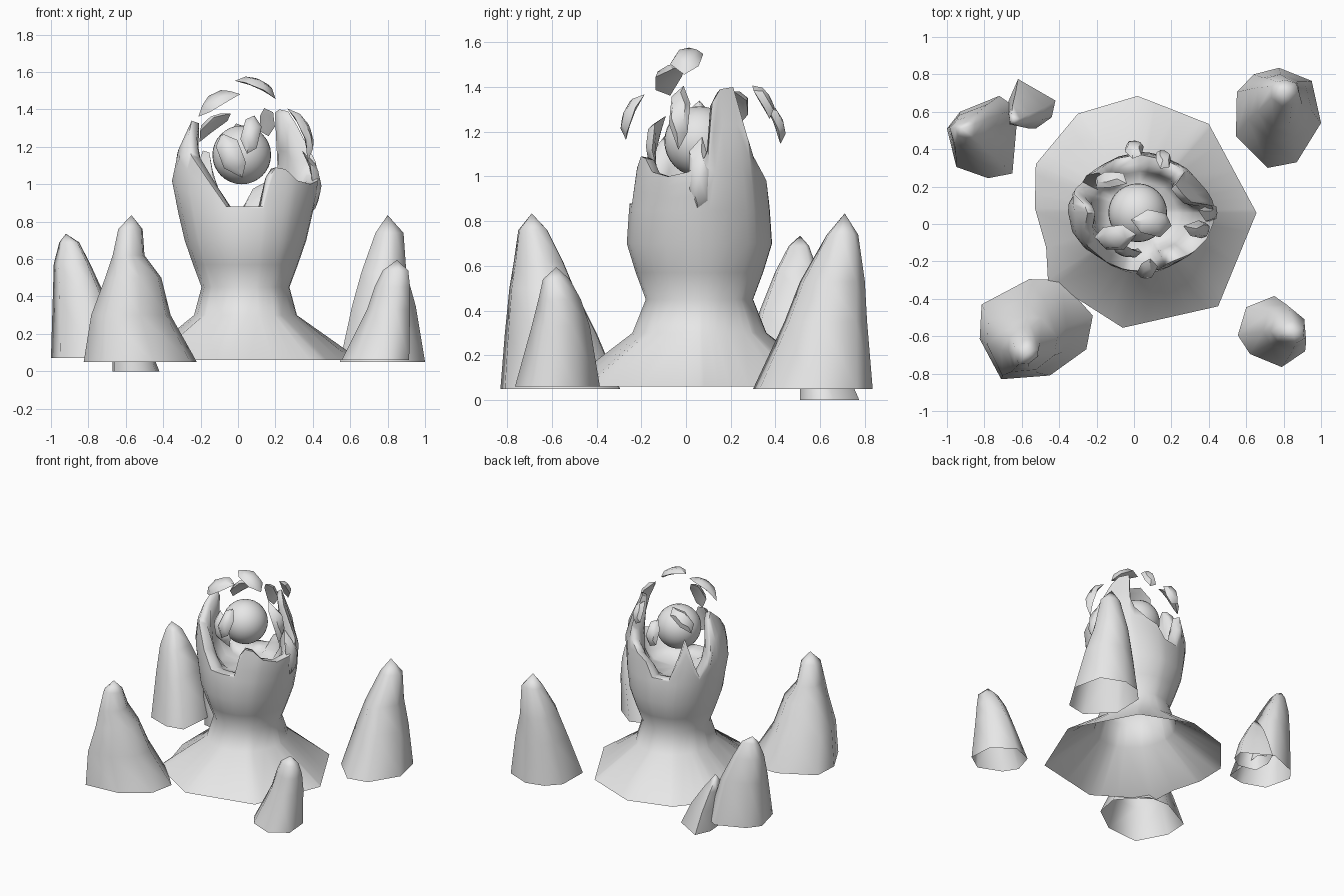
import bpy, bmesh, math
from mathutils import Vector, Matrix

if "Cube" in bpy.data.objects:
    bpy.data.objects.remove(bpy.data.objects["Cube"])

stone = bpy.data.materials.new("grey stone")
stone.diffuse_color = (0.8, 0.8, 0.8, 1)
stone.use_nodes = True
stone.node_tree.nodes["Principled BSDF"].inputs["Base Color"].default_value = stone.diffuse_color


def finish(name, bm, angle=40):
    """Turn a bmesh into a smooth-shaded stone object."""
    bmesh.ops.recalc_face_normals(bm, faces=bm.faces)
    me = bpy.data.meshes.new(name)
    bm.to_mesh(me)
    bm.free()
    ob = bpy.data.objects.new(name, me)
    bpy.context.collection.objects.link(ob)
    me.materials.append(stone)
    bpy.ops.object.select_all(action='DESELECT')
    ob.select_set(True)
    bpy.context.view_layer.objects.active = ob
    bpy.ops.object.shade_smooth_by_angle(angle=math.radians(angle))
    return ob


def loft(name, rings, start=None, end=None, angle=40):
    """Skin closed rings in order; close the ends onto points if given."""
    bm = bmesh.new()
    vs = [[bm.verts.new(p) for p in r] for r in rings]
    n = len(vs[0])
    for a, b in zip(vs, vs[1:]):
        for i in range(n):
            j = (i + 1) % n
            bm.faces.new((a[i], a[j], b[j], b[i]))
    for point, ring in ((start, vs[0]), (end, vs[-1])):
        if point:
            tip = bm.verts.new(point)
            for i in range(n):
                bm.faces.new((ring[i], ring[(i + 1) % n], tip))
    return finish(name, bm, angle)


def lerp(table, x):
    """Linear lookup in a sorted table of (x, values...)."""
    x = min(max(x, table[0][0]), table[-1][0])
    for a, b in zip(table, table[1:]):
        if x <= b[0]:
            t = (x - a[0]) / (b[0] - a[0])
            return [p + (q - p) * t for p, q in zip(a[1:], b[1:])]


# --- hand-like pedestal: skirt, waist, cupped bowl and fingers ---
CX, CY = 0.04, 0.06
outline = [(0.02, .685), (.40, .535), (.655, .06), (.45, -.44), (-.06, -.555),
           (-.46, -.30), (-.47, -.12), (-.53, .085), (-.525, .32), (-.30, .59)]

# height of the rim by angle: each peak is a finger
rim = [(-180, 1.34), (-160, 1.26), (-140, 1.15), (-118, 1.0), (-106, .88), (-88, .88),
       (-75, .88), (-71, 1.04), (-65, 1.09), (-56, 1.08), (-45, 1.02), (-28, 1.0),
       (-10, 1.02), (2, 1.06), (8, 1.12), (14, 1.33), (24, 1.39), (42, 1.40),
       (51, 1.18), (57, 1.09), (70, 1.02), (83, .98), (92, .88), (112, .88),
       (121, 1.05), (129, 1.18), (138, 1.0), (148, .90), (160, 1.1), (170, 1.29),
       (180, 1.34)]
# radii of the wall by height
wall = [(.30, .275, .30), (.45, .235, .24), (.57, .28, .285), (.70, .325, .325),
        (.85, .36, .315), (1.0, .395, .30), (1.15, .375, .28), (1.4, .26, .24)]


def wall_point(deg, z, k=1.0):
    rx, ry = lerp(wall, z)
    if 12 < deg < 46 and z > 1:          # the tall right finger leans inwards
        k *= 1 - .06 * min(1, (z - 1) / .13)
    a = math.radians(deg)
    return (CX + k * rx * math.cos(a), CY + k * ry * math.sin(a), z)


def skirt_point(deg):
    """Point where a ray from the middle meets the angular skirt outline."""
    a = math.radians(deg)
    dx, dy = math.cos(a), math.sin(a)
    for (x0, y0), (x1, y1) in zip(outline, outline[1:] + outline[:1]):
        ex, ey, px, py = x1 - x0, y1 - y0, x0 - CX, y0 - CY
        det = ex * dy - dx * ey
        if abs(det) > 1e-9:
            t = (ex * py - ey * px) / det
            s = (dx * py - dy * px) / det
            if t > 0 and -1e-6 <= s <= 1 + 1e-6:
                return (CX + t * dx, CY + t * dy, .06)


# columns follow both the finger shapes and the skirt corners
degs = [d for d, h in rim[:-1]]
for x, y in outline:
    d = math.degrees(math.atan2(y - CY, x - CX))
    near = min(degs, key=lambda q: abs(q - d))
    if abs(near - d) > 1:
        degs.append(d)
degs.sort()
cols = [(d, lerp(rim, d)[0]) for d in degs]

rings = [[skirt_point(d) for d in degs]]
for z in (.30, .45, .57, .70, .85):
    rings.append([wall_point(d, z) for d in degs])
for t in (.35, .7, 1.0):
    rings.append([wall_point(d, .85 + (h - .85) * t) for d, h in cols])
for t, k in ((.97, .84), (.6, .71), (.25, .66)):
    rings.append([wall_point(d, .85 + (h - .85) * t, k) for d, h in cols])
rings.append([wall_point(d, .85, .52) for d in degs])
loft("hand_pedestal", rings, end=(CX, CY, .84), angle=80)

# --- floating ball held in the hand ---
bm = bmesh.new()
bmesh.ops.create_uvsphere(bm, u_segments=32, v_segments=16, radius=.157,
                          matrix=Matrix.Translation((.02, .06, 1.157)))
finish("ball", bm)

# --- broken shell shards around the ball: position, outward, long axis, length, width ---
shards = [((.105, .005, 1.525), (.45, -.1, 1), (1, 0, -.5), .23, .13),
          ((-.11, -.075, 1.445), (-.5, -.5, 1), (1, .2, .65), .23, .14),
          ((-.135, .235, 1.315), (-.6, .6, .7), (1, 0, .75), .21, .10),
          ((.155, .345, 1.335), (.3, .9, .5), (0, -.4, 1), .17, .08),
          ((0, .40, 1.24), (0, 1, .4), (0, -.4, 1), .21, .09),
          ((.07, -.245, 1.275), (.1, -1, .4), (.1, .4, 1), .24, .09),
          ((-.04, -.14, 1.16), (-.2, -1, .1), (-.6, .2, 1), .26, .12),
          ((.355, -.03, 1.28), (1, -.2, .4), (-.35, 0, 1), .28, .09),
          ((.41, .06, .99), (1, 0, 0), (.05, 0, 1), .34, .10)]
for i, (pos, out, axis, length, width) in enumerate(shards):
    p, n = Vector(pos), Vector(out).normalized()
    up = Vector(axis)
    up = (up - n * up.dot(n)).normalized()
    side = up.cross(n)
    layers = []
    for size, lift in ((.6, -.018), (1, -.008), (.65, .02)):
        ring = []
        for k in range(6):
            a = math.tau * k / 6 + .2
            r = size * (1.03 + .1 * math.sin(2.3 * k + i))
            u, v = .5 * length * r * math.cos(a), .56 * width * r * math.sin(a)
            ring.append(p + up * u + side * v + n * (lift + .012 - 2 * u * u))
        layers.append(ring)
    loft("shard_%d" % (i + 1), layers, start=p - n * .006, end=p + n * .036, angle=50)


# --- rock spires: base outline, then rings of (z, x min, x max, y min, y max), then tip ---
def spire(name, base_z, base, levels, tip):
    xs, ys = [p[0] for p in base], [p[1] for p in base]
    rings = [[(x, y, base_z) for x, y in base]]
    for z, x0, x1, y0, y1 in levels:
        rings.append([(x0 + (x1 - x0) * (x - min(xs)) / (max(xs) - min(xs)),
                       y0 + (y1 - y0) * (y - min(ys)) / (max(ys) - min(ys)), z)
                      for x, y in base])
    loft(name, rings, end=tip, angle=85)


spire("spire_front_left", .05,
      [(-.815, -.43), (-.56, -.295), (-.39, -.30), (-.22, -.49), (-.255, -.67),
       (-.45, -.81), (-.71, -.83), (-.825, -.615)],
      [(.3, -.785, -.36, -.81, -.40), (.5, -.71, -.41, -.79, -.50),
       (.62, -.67, -.50, -.77, -.55), (.76, -.64, -.51, -.75, -.62)], (-.57, -.69, .835))
spire("spire_back_left", .07,
      [(-1, .51), (-.93, .60), (-.72, .685), (-.62, .615), (-.65, .27), (-.78, .245),
       (-.95, .305)],
      [(.4, -.99, -.71, .33, .64), (.575, -.985, -.79, .40, .59),
       (.69, -.955, -.85, .46, .55)], (-.92, .51, .735))
spire("spire_small", 0,
      [(-.62, .775), (-.42, .66), (-.44, .57), (-.525, .51), (-.66, .54), (-.67, .66)],
      [(.15, -.67, -.48, .51, .71), (.28, -.67, -.56, .52, .64),
       (.35, -.665, -.61, .53, .59)], (-.64, .56, .39))
spire("spire_back_right", .05,
      [(.55, .705), (.64, .80), (.775, .835), (.95, .765), (1, .54), (.87, .33),
       (.715, .30), (.545, .47)],
      [(.35, .61, .95, .44, .81), (.53, .66, .90, .51, .80),
       (.74, .735, .885, .63, .77)], (.80, .71, .835))
spire("spire_front_right", .06,
      [(.555, -.595), (.60, -.445), (.75, -.385), (.90, -.50), (.915, -.68),
       (.79, -.765), (.62, -.695)],
      [(.33, .69, .92, -.69, -.43), (.45, .73, .92, -.66, -.47),
       (.54, .775, .91, -.64, -.52)], (.85, -.58, .595))
